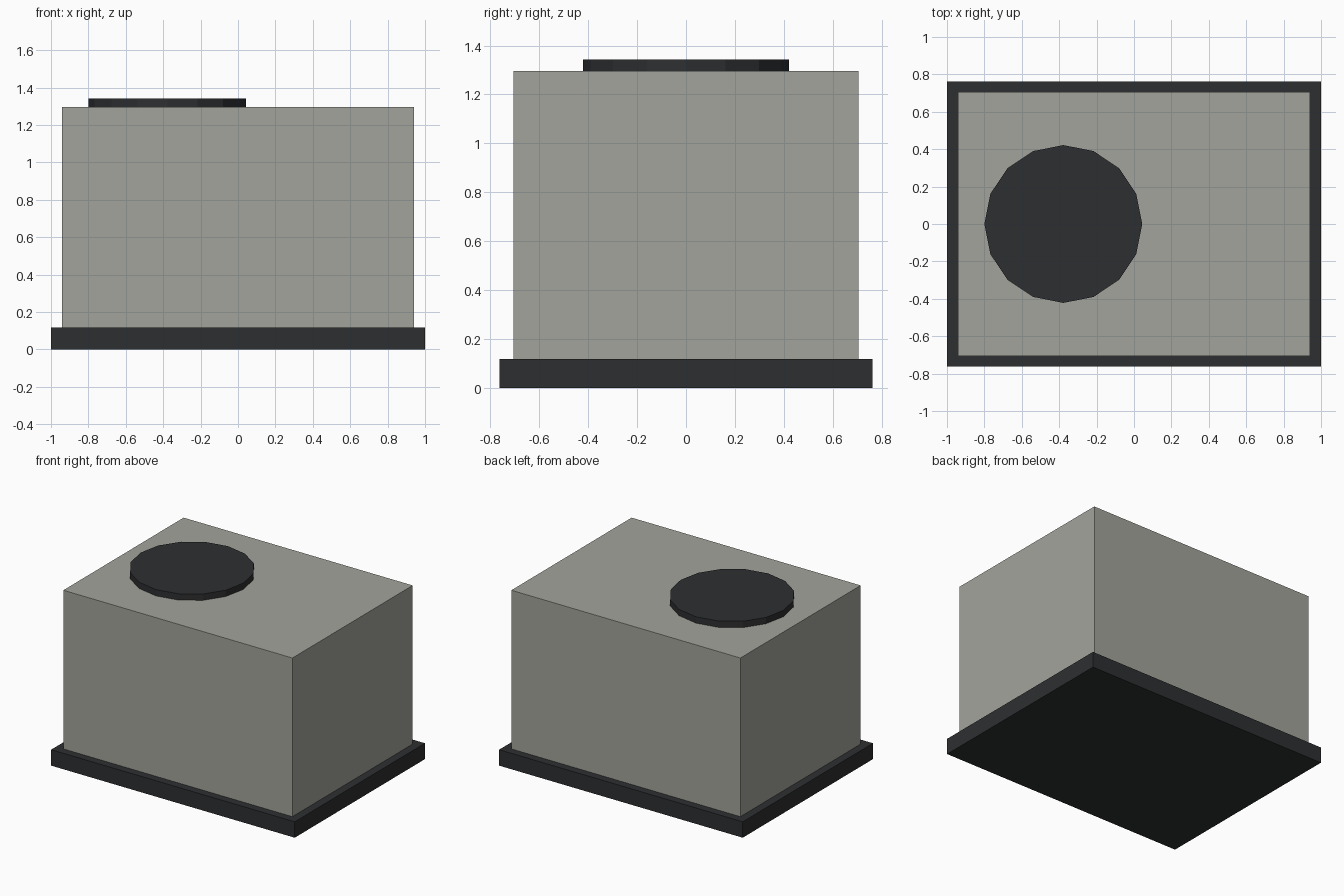
import bpy

if "Cube" in bpy.data.objects:
    bpy.data.objects.remove(bpy.data.objects["Cube"])


def material(name, color):
    mat = bpy.data.materials.new(name)
    mat.diffuse_color = (*color, 1)
    mat.use_nodes = True
    mat.node_tree.nodes["Principled BSDF"].inputs["Base Color"].default_value = mat.diffuse_color
    return mat


def finish(obj, name, mat):
    obj.name = name
    obj.data.materials.append(mat)


def block(name, half_x, half_y, z0, z1, mat):
    bpy.ops.mesh.primitive_cube_add(size=2, location=(0, 0, (z0 + z1) / 2))
    obj = bpy.context.object
    obj.scale = (half_x, half_y, (z1 - z0) / 2)
    bpy.ops.object.transform_apply(location=False, rotation=False, scale=True)
    finish(obj, name, mat)


def disc(name, x, radius, z0, z1, mat):
    bpy.ops.mesh.primitive_cylinder_add(
        vertices=16, radius=radius, depth=z1 - z0, location=(x, 0, (z0 + z1) / 2))
    finish(bpy.context.object, name, mat)


grey = material("housing_grey", (0.37, 0.37, 0.335))
dark = material("dark_trim", (0.027, 0.028, 0.03))

# Base slab, housing and off-centre fan cover on top
block("base_slab", 1.0, 0.763, 0.0, 0.118, dark)
block("housing", 0.94, 0.705, 0.118, 1.295, grey)
disc("fan_cover", -0.378, 0.422, 1.295, 1.342, dark)
